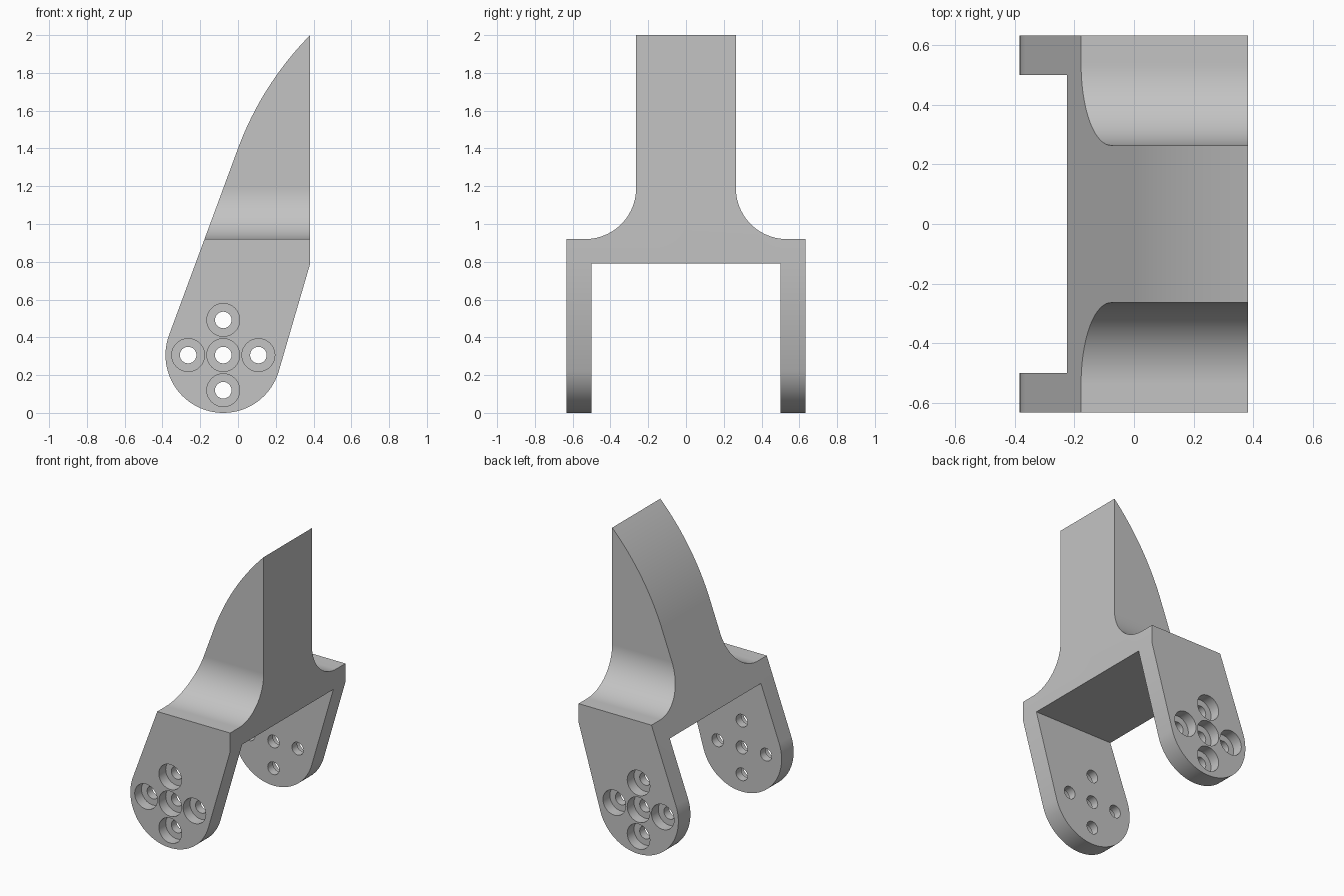
import bpy, bmesh
from math import sin, cos, pi, atan2, hypot
from mathutils import Vector

cube = bpy.data.objects.get("Cube")
if cube:
    bpy.data.objects.remove(cube, do_unlink=True)

grey = bpy.data.materials.new("plain grey")
grey.use_nodes = True
colour = (0.55, 0.55, 0.55, 1)
grey.diffuse_color = colour
grey.node_tree.nodes["Principled BSDF"].inputs["Base Color"].default_value = colour


def arc(cx, cz, r, start, end, n):
    return [(cx + r * cos(start + (end - start) * i / n),
             cz + r * sin(start + (end - start) * i / n)) for i in range(n + 1)]


def prism(name, outline, place, lo, hi):
    """Extrude a 2D outline between two depths; place maps (a, b, depth) to xyz."""
    bm = bmesh.new()
    face = bm.faces.new([bm.verts.new(place(a, b, lo)) for a, b in outline])
    moved = bmesh.ops.extrude_face_region(bm, geom=[face])["geom"]
    shift = Vector(place(0, 0, hi)) - Vector(place(0, 0, lo))
    bmesh.ops.translate(bm, vec=shift, verts=[v for v in moved if isinstance(v, bmesh.types.BMVert)])
    bmesh.ops.recalc_face_normals(bm, faces=bm.faces)
    mesh = bpy.data.meshes.new(name)
    bm.to_mesh(mesh)
    bm.free()
    mesh.materials.append(grey)
    obj = bpy.data.objects.new(name, mesh)
    bpy.context.collection.objects.link(obj)
    return obj


def along_y(a, b, d):
    return (a, d, b)


def along_x(a, b, d):
    return (d, a, b)


def combine(target, tool, operation):
    bpy.context.view_layer.objects.active = target
    mod = target.modifiers.new(operation.lower(), "BOOLEAN")
    mod.operation = operation
    mod.solver = "EXACT"
    mod.object = tool
    bpy.ops.object.modifier_apply(modifier=mod.name)
    bpy.data.objects.remove(tool, do_unlink=True)


# Main dimensions
right, top = 0.382, 2.0
px, pz, pr = -0.078, 0.306, 0.306       # rounded leg end
half, leg_in, stem = 0.632, 0.5, 0.264  # half widths
under, shelf, fillet = 0.79, 0.92, 0.27

# Front silhouette: rounded end, vertical back, curved blade
lean_l, lean_r = atan2(0.37, 1), atan2(0.29, 1)
bend = (0.0, 1.4)
normal = (cos(lean_l), -sin(lean_l))
dx, dz = right - bend[0], top - bend[1]
blade_r = hypot(dx, dz) ** 2 / (2 * (normal[0] * dx + normal[1] * dz))
bx, bz = bend[0] + blade_r * normal[0], bend[1] + blade_r * normal[1]
front = arc(px, pz, pr, pi - lean_l, 2 * pi - lean_r, 40)
front += [(right, under)]
front += arc(bx, bz, blade_r, atan2(top - bz, right - bx), pi - lean_l, 20)
bracket = prism("fork_bracket", front, along_y, -0.8, 0.8)

# Side silhouette: two legs, crossbar, filleted stem
side = [(leg_in, under), (leg_in, -0.1), (half, -0.1), (half, shelf)]
side += arc(stem + fillet, shelf + fillet, fillet, 1.5 * pi, pi, 20)
side += [(stem, top + 0.1)]
side += [(-y, z) for y, z in reversed(side)]
combine(bracket, prism("side_cutter", side, along_x, -1, 1), "INTERSECT")

# Five counterbored screw holes through both legs
step, depth = 0.186, 0.075
for i, j in ((0, 0), (1, 0), (-1, 0), (0, 1), (0, -1)):
    x, z = px + i * step, pz + j * step
    hole = arc(x, z, 0.044, 0, 2 * pi, 24)[:-1]
    bore = arc(x, z, 0.087, 0, 2 * pi, 32)[:-1]
    combine(bracket, prism("hole_cutter", hole, along_y, -0.8, 0.8), "DIFFERENCE")
    for s in (-1, 1):
        cutter = prism("bore_cutter", bore, along_y, s * (half - depth), s * 0.8)
        combine(bracket, cutter, "DIFFERENCE")

# Smooth the curves and keep flats flat
bpy.ops.object.select_all(action="DESELECT")
bracket.select_set(True)
bpy.context.view_layer.objects.active = bracket
bpy.ops.object.shade_smooth_by_angle(angle=pi / 6)
flats = bracket.modifiers.new("even_normals", "WEIGHTED_NORMAL")
flats.keep_sharp = True
